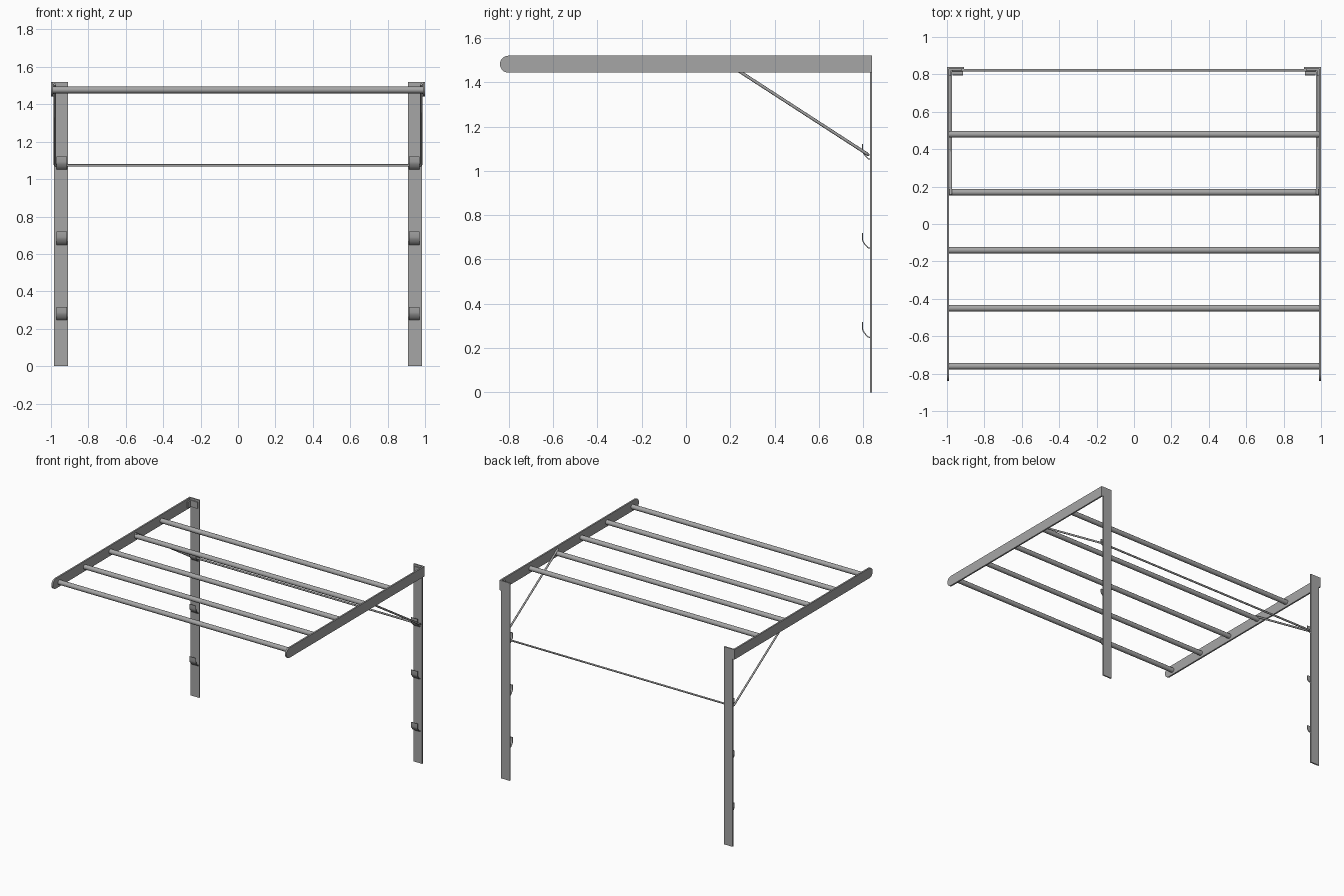
import bpy
import math
from mathutils import Vector

if "Cube" in bpy.data.objects:
    bpy.data.objects.remove(bpy.data.objects["Cube"], do_unlink=True)

steel = bpy.data.materials.new("grey_steel")
steel.use_nodes = True
GREY = (0.38, 0.38, 0.38, 1)
steel.diffuse_color = GREY
steel.node_tree.nodes["Principled BSDF"].inputs["Base Color"].default_value = GREY


def make_mesh(name, verts, faces):
    mesh = bpy.data.meshes.new(name)
    mesh.from_pydata(verts, [], faces)
    mesh.materials.append(steel)
    obj = bpy.data.objects.new(name, mesh)
    bpy.context.collection.objects.link(obj)
    return obj


def shade(obj):
    bpy.ops.object.select_all(action="DESELECT")
    obj.select_set(True)
    bpy.context.view_layer.objects.active = obj
    bpy.ops.object.shade_smooth_by_angle(angle=math.radians(35))


def extrude_x(name, outline, x0, x1):
    """Extrude a (y, z) outline between two x positions."""
    n = len(outline)
    verts = [(x, y, z) for x in (x0, x1) for y, z in outline]
    faces = [tuple(reversed(range(n))), tuple(range(n, 2 * n))]
    faces += [(i, (i + 1) % n, n + (i + 1) % n, n + i) for i in range(n)]
    obj = make_mesh(name, verts, faces)
    bpy.context.view_layer.objects.active = obj
    obj.select_set(True)
    bpy.ops.object.mode_set(mode="EDIT")
    bpy.ops.mesh.select_all(action="SELECT")
    bpy.ops.mesh.normals_make_consistent(inside=False)
    bpy.ops.object.mode_set(mode="OBJECT")
    shade(obj)
    return obj


def box(name, xs, ys, zs):
    outline = [(ys[0], zs[0]), (ys[1], zs[0]), (ys[1], zs[1]), (ys[0], zs[1])]
    return extrude_x(name, outline, *sorted(xs))


def strip(name, path, thickness, x0, x1):
    """Bent sheet strip following a (y, z) path."""
    pts = [Vector(p) for p in path]
    inner = []
    for i, p in enumerate(pts):
        d = (pts[min(i + 1, len(pts) - 1)] - pts[max(i - 1, 0)]).normalized()
        inner.append(p + Vector((d.y, -d.x)) * thickness)
    outline = [tuple(p) for p in pts + inner[::-1]]
    return extrude_x(name, outline, *sorted((x0, x1)))


def rod(name, points, radius):
    """Round rod through a list of points."""
    curve = bpy.data.curves.new(name, "CURVE")
    curve.dimensions = "3D"
    curve.bevel_depth = radius
    curve.bevel_resolution = 4
    curve.use_fill_caps = True
    spline = curve.splines.new("POLY")
    spline.points.add(len(points) - 1)
    for sp, p in zip(spline.points, points):
        sp.co = (*p, 1)
    curve.materials.append(steel)
    obj = bpy.data.objects.new(name, curve)
    bpy.context.collection.objects.link(obj)
    bpy.ops.object.select_all(action="DESELECT")
    obj.select_set(True)
    bpy.context.view_layer.objects.active = obj
    bpy.ops.object.convert(target="MESH")
    shade(bpy.context.view_layer.objects.active)


# Arm outline with a half-round front end
TOP, BOTTOM, BACK = 1.52, 1.443, 0.84
mid, rad = (TOP + BOTTOM) / 2, (TOP - BOTTOM) / 2
arm_outline = [(BACK, BOTTOM), (BACK, TOP)]
for i in range(17):
    a = math.pi / 2 + math.pi * i / 16
    arm_outline.append((-BACK + rad + rad * math.cos(a), mid + rad * math.sin(a)))

hook_path = [(0.833, 0.0), (0.82, 0.003), (0.808, 0.016),
             (0.798, 0.03), (0.794, 0.042), (0.794, 0.072)]

for side, s in (("left", 1), ("right", -1)):
    # Upright, side arm and the angle bracket that joins them
    box(side + "_post", (s * 0.91, s * 0.985), (0.83, BACK), (0, TOP))
    extrude_x(side + "_arm", arm_outline, *sorted((s * 0.988, s * 1.0)))
    box(side + "_joint_plate", (s * 0.98, s * 0.99), (0.83, BACK), (BOTTOM, TOP))
    box(side + "_bracket_side", (s * 0.978, s * 0.988), (0.79, 0.83), (1.455, 1.505))
    box(side + "_bracket_back", (s * 0.92, s * 0.988), (0.822, 0.83), (1.455, 1.505))
    # Hooks on the front of the upright
    for n, z in enumerate((0.245, 0.648, 1.05)):
        strip(f"{side}_hook_{n + 1}", [(y, z + dz) for y, dz in hook_path],
              0.005, s * 0.915, s * 0.97)

# Hanging bars
for n in range(5):
    y = 0.48 - 0.31 * n
    rod(f"hanging_bar_{n + 1}", [(-0.988, y, 1.477), (0.988, y, 1.477)], 0.018)

# One bent rod forms both braces and the cross bar
rod("brace_rod", [(-0.979, 0.155, 1.505), (-0.979, 0.815, 1.078),
                  (-0.972, 0.822, 1.073), (0.972, 0.822, 1.073),
                  (0.979, 0.815, 1.078), (0.979, 0.155, 1.505)], 0.007)
